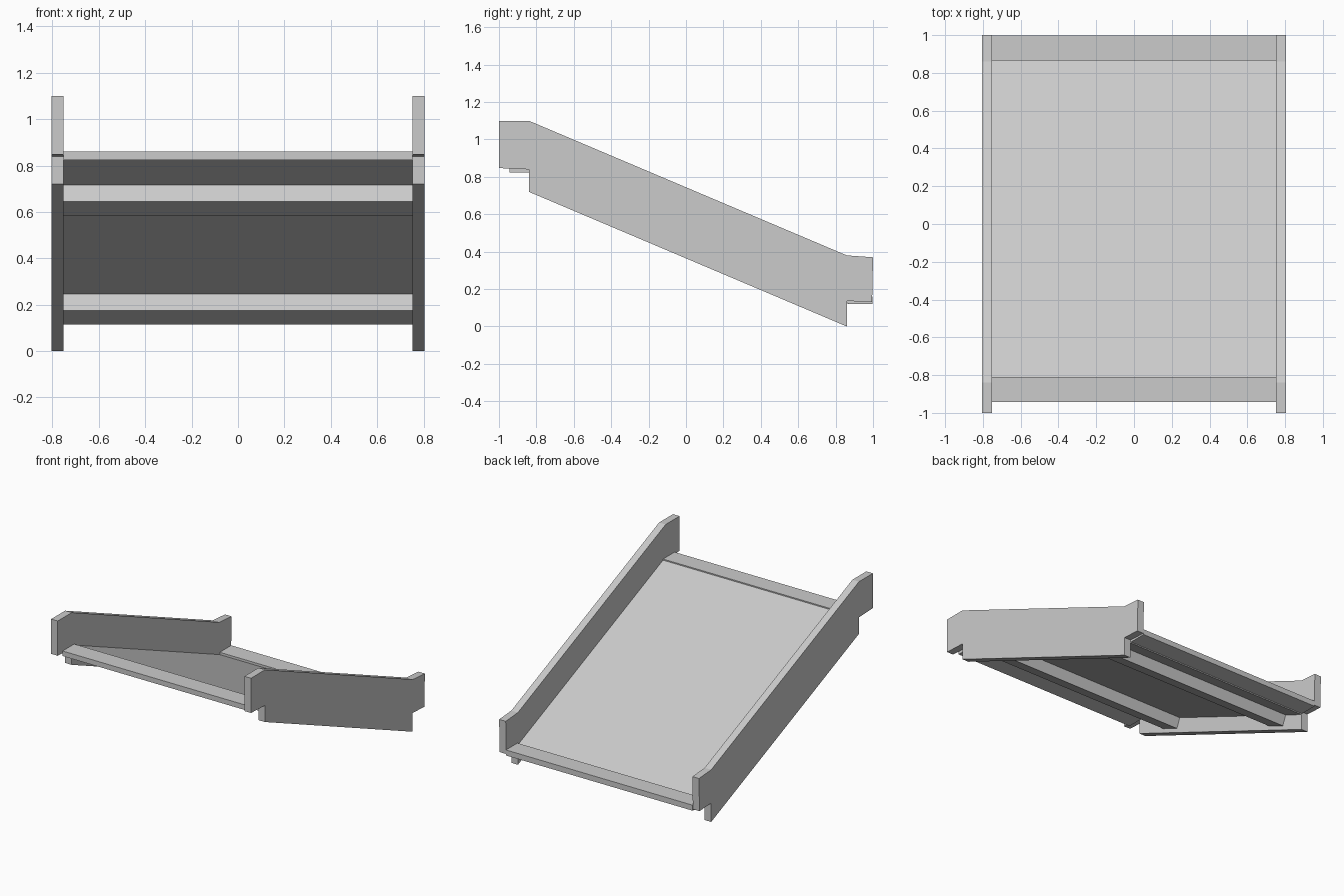
import bpy
import bmesh

cube = bpy.data.objects.get("Cube")
if cube:
    bpy.data.objects.remove(cube, do_unlink=True)

grey = bpy.data.materials.new("light_grey")
grey.use_nodes = True
COLOUR = (0.6, 0.6, 0.6, 1)
grey.diffuse_color = COLOUR
grey.node_tree.nodes["Principled BSDF"].inputs["Base Color"].default_value = COLOUR

INNER, OUTER = 0.752, 0.805
SLOPE = 0.72 / 1.7          # fall of the ramp per unit of y


def under(y):
    """Height of the side panels' sloping lower edge."""
    return SLOPE * (0.86 - y)


def extrude_profile(name, profile, x0, x1):
    """Solid made from a (y, z) outline drawn along x."""
    bm = bmesh.new()
    face = bm.faces.new([bm.verts.new((x0, y, z)) for y, z in profile])
    moved = bmesh.ops.extrude_face_region(bm, geom=[face])["geom"]
    verts = [v for v in moved if isinstance(v, bmesh.types.BMVert)]
    bmesh.ops.translate(bm, verts=verts, vec=(x1 - x0, 0, 0))
    bmesh.ops.recalc_face_normals(bm, faces=bm.faces)
    mesh = bpy.data.meshes.new(name)
    bm.to_mesh(mesh)
    bm.free()
    mesh.materials.append(grey)
    obj = bpy.data.objects.new(name, mesh)
    bpy.context.collection.objects.link(obj)
    return obj


def sloped_board(name, y0, y1, low, high):
    """Board parallel to the ramp, square-cut ends, between two height offsets."""
    lean = (high - low) * SLOPE / (1 + SLOPE ** 2)
    outline = [(y0, under(y0) + low), (y1, under(y1) + low),
               (y1 + lean, under(y1 + lean) + high),
               (y0 + lean, under(y0 + lean) + high)]
    extrude_profile(name, outline, -INNER, INNER)


# Side panels with stepped ends
panel = [(-1, 1.1), (-0.84, 1.1), (0.86, 0.38), (1, 0.37), (0.995, 0.13),
         (0.86, 0.137), (0.86, 0), (-0.84, 0.72), (-0.84, 0.84), (-1, 0.847)]
extrude_profile("left_side_panel", panel, INNER, OUTER)
extrude_profile("right_side_panel", panel, -OUTER, -INNER)

# Ramp bed and the two cross ribs below it
sloped_board("ramp_bed", -0.82, 0.86, 0.115, 0.145)
sloped_board("upper_rib", -0.587, -0.446, 0.032, 0.115)
sloped_board("lower_rib", 0.522, 0.664, 0.032, 0.115)

# Flat end boards
for name, y0, y1, z0, z1 in (("upper_end_board", -0.943, -0.81, 0.823, 0.86),
                             ("lower_end_board", 0.865, 0.997, 0.12, 0.16)):
    extrude_profile(name, [(y0, z0), (y1, z0), (y1, z1), (y0, z1)], -INNER, INNER)
